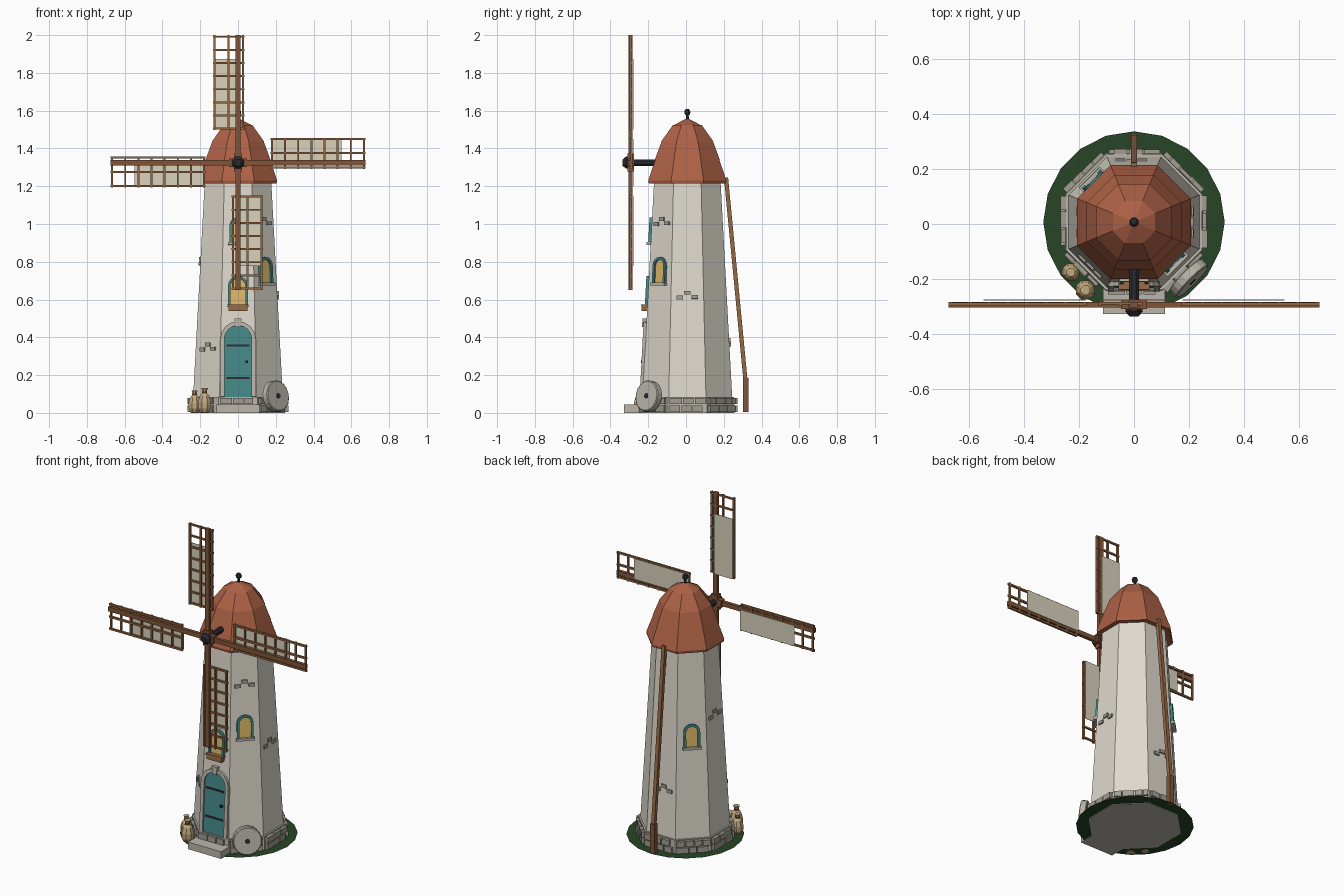
import bpy, bmesh, random
from math import pi, sin, cos, atan2, radians
from mathutils import Matrix, Vector

if "Cube" in bpy.data.objects:
    bpy.data.objects.remove(bpy.data.objects["Cube"])

random.seed(4)
CY = 0.007                      # tower axis sits slightly behind the origin
Z_BOT, A_BOT, Z_TOP, A_TOP = 0.0, 0.241, 1.225, 0.176


def material(name, rgb):
    m = bpy.data.materials.new(name)
    m.diffuse_color = (*rgb, 1)
    m.use_nodes = True
    m.node_tree.nodes["Principled BSDF"].inputs["Base Color"].default_value = m.diffuse_color
    return m


WALL = material("plaster", (0.74, 0.70, 0.61))
ROOF = material("roof_tile", (0.42, 0.12, 0.06))
WOOD = material("wood", (0.22, 0.09, 0.04))
POLE = material("light_wood", (0.30, 0.14, 0.06))
TEAL = material("teal_paint", (0.06, 0.25, 0.25))
STONE = material("stone", (0.36, 0.34, 0.29))
PALE = material("pale_stone", (0.50, 0.47, 0.41))
IRON = material("iron", (0.025, 0.025, 0.03))
GLASS = material("warm_glass", (0.75, 0.48, 0.14))
CLOTH = material("canvas", (0.70, 0.65, 0.50))
SACK = material("sackcloth", (0.55, 0.40, 0.20))
GRASS = material("grass", (0.02, 0.06, 0.02))


def finish(name, bm, mat, matrix=Matrix()):
    bmesh.ops.recalc_face_normals(bm, faces=bm.faces)
    me = bpy.data.meshes.new(name)
    bm.to_mesh(me)
    bm.free()
    me.materials.append(mat)
    ob = bpy.data.objects.new(name, me)
    ob.matrix_world = matrix
    bpy.context.collection.objects.link(ob)
    return ob


def boxes(name, parts, mat, matrix=Matrix()):
    """One object from (centre, size) boxes."""
    bm = bmesh.new()
    for c, s in parts:
        bmesh.ops.create_cube(bm, size=1, matrix=Matrix.Translation(c) @ Matrix.Diagonal((*s, 1)))
    return finish(name, bm, mat, matrix)


def lathe(name, profile, n, mat, matrix=Matrix(), flat=False):
    """Stack n-sided rings of (radius, z); flat=True reads radii as apothems."""
    bm = bmesh.new()
    k = 1 / cos(pi / n) if flat else 1
    rings = [[bm.verts.new((r * k * cos((i + .5) * 2 * pi / n), r * k * sin((i + .5) * 2 * pi / n), z))
              for i in range(n)] for r, z in profile]
    for a, b in zip(rings, rings[1:]):
        for i in range(n):
            bm.faces.new((a[i], a[(i + 1) % n], b[(i + 1) % n], b[i]))
    bm.faces.new(rings[0])
    bm.faces.new(rings[-1])
    return finish(name, bm, mat, matrix)


def prism(name, pts, d0, d1, mat, matrix):
    """Extrude a 2D outline outward from the wall."""
    bm = bmesh.new()
    f = bm.faces.new([bm.verts.new((x, y, d0)) for x, y in pts])
    ext = bmesh.ops.extrude_face_region(bm, geom=[f])
    bmesh.ops.translate(bm, vec=(0, 0, d1 - d0), verts=[v for v in ext["geom"] if isinstance(v, bmesh.types.BMVert)])
    return finish(name, bm, mat, matrix)


def arch(w, h, n=8):
    """Arched outline: half width w, total height h, base at y=0."""
    return [(w, 0)] + [(w * cos(pi * i / n), h - w + w * sin(pi * i / n)) for i in range(n + 1)] + [(-w, 0)]


def on_wall(deg, z, u=0.0):
    """Frame on a tower face: x along the wall, y up the slope, z outward."""
    a = radians(deg)
    n = Vector((cos(a), sin(a), 0))
    t = atan2(A_BOT - A_TOP, Z_TOP - Z_BOT)
    up = -sin(t) * n + Vector((0, 0, cos(t)))
    out = cos(t) * n + Vector((0, 0, sin(t)))
    side = up.cross(out)
    p = n * (A_BOT + (A_TOP - A_BOT) * z / Z_TOP) + side * u + Vector((0, CY, z))
    m = Matrix((side, up, out)).transposed().to_4x4()
    m.translation = p
    return m


def beam(name, a, b, w, mat):
    a, b = Vector(a), Vector(b)
    m = (b - a).to_track_quat('Z', 'Y').to_matrix().to_4x4()
    m.translation = (a + b) / 2
    return boxes(name, [((0, 0, 0), (w, w, (b - a).length))], mat, m)


AXIS = Matrix.Translation((0, CY, 0))

# Grass disc, tower, stone plinth
bm = bmesh.new()
bmesh.ops.create_circle(bm, cap_ends=True, segments=20, radius=0.33, matrix=Matrix.Translation((0, 0, 0.004)))
finish("grass_disc", bm, GRASS, AXIS)
lathe("tower", [(A_BOT, 0.02), (A_TOP, Z_TOP)], 8, WALL, AXIS, True)
lathe("plinth", [(0.25, 0), (0.247, 0.085)], 8, PALE, AXIS, True)
for f in range(8):
    parts = []
    for row in range(2):
        x = -0.098
        while x < 0.07:
            w = min(random.uniform(0.045, 0.075), 0.1 - x)
            parts.append(((x + w / 2, 0.023 + row * 0.04, 0.008), (w - 0.006, 0.034, random.uniform(0.012, 0.022))))
            x += w
    boxes("plinth_stones", parts, STONE,
          AXIS @ Matrix.Rotation(f * pi / 4, 4, 'Z') @ Matrix.Translation((0, -0.249, 0)) @ Matrix.Rotation(pi / 2, 4, 'X'))

# Exposed bricks in the plaster
for deg, z, u in [(-45, 1.0, 0), (0, 0.61, 0), (-135, 0.335, 0), (180, 0.79, 0), (90, 0.36, 0.01)]:
    boxes("exposed_bricks", [((-0.04, 0, 0.002), (0.034, 0.02, 0.014)), ((0.0, 0.026, 0.002), (0.034, 0.02, 0.014)),
                             ((0.04, 0.004, 0.002), (0.034, 0.02, 0.014))], STONE, on_wall(deg, z, u))

# Tiered roof with small overhanging lips, and finial
lathe("roof", [(0.17, 1.215), (0.204, 1.215), (0.207, 1.23), (0.168, 1.345), (0.172, 1.34), (0.135, 1.44),
               (0.139, 1.435), (0.077, 1.523), (0.08, 1.519), (0.012, 1.555)], 8, ROOF, AXIS, True)
lathe("finial", [(0.009, 1.54), (0.008, 1.575), (0.016, 1.583), (0.018, 1.594), (0.012, 1.606), (0.003, 1.61)],
      8, IRON, AXIS)

# Door with frame, keystone, straps and knob
m = on_wall(-90, 0.085)
prism("door", arch(0.074, 0.38), -0.01, 0.006, TEAL, m)
prism("door_frame", arch(0.094, 0.40) + arch(0.072, 0.378)[::-1], -0.01, 0.016, PALE, m)
prism("keystone", [(-0.013, 0.37), (0.013, 0.37), (0.019, 0.415), (-0.019, 0.415)], -0.01, 0.023, PALE, m)
boxes("door_straps", [((0, y, 0.007), (0.12, 0.01, 0.008)) for y in (0.1, 0.272)], IRON, m)
boxes("door_knob", [((0.047, 0.185, 0.011), (0.014, 0.014, 0.014))], IRON, m)
boxes("door_step", [((0, -0.277, 0.022), (0.226, 0.1, 0.044))], PALE)

# Arched windows
for deg, z, h, w in [(-90, 0.57, 0.155, 0.053), (-90, 0.90, 0.135, 0.046), (-45, 0.685, 0.14, 0.047), (135, 0.635, 0.14, 0.047)]:
    m = on_wall(deg, z)
    prism("window_glass", arch(w - 0.01, h - 0.01), -0.005, 0.004, GLASS, m)
    prism("window_frame", arch(w, h) + arch(w - 0.014, h - 0.014)[::-1], -0.005, 0.014, TEAL, m)
    if z != 0.57:
        boxes("window_sill", [((0, -0.004, 0.008), (2 * w + 0.012, 0.014, 0.03))], PALE, m)
boxes("window_box", [((0, -0.017, 0.014), (0.1, 0.028, 0.034)), ((0, -0.002, 0.014), (0.112, 0.01, 0.042))],
      POLE, on_wall(-90, 0.57))

# Axle, hub and nose
HUB = Matrix.Translation((0, 0, 1.325))
TURN = HUB @ Matrix.Rotation(pi / 2, 4, 'X')
lathe("axle", [(0.019, 0.05), (0.019, 0.30)], 8, IRON, TURN)
lathe("hub_nose", [(0.034, 0.30), (0.034, 0.318), (0.018, 0.336)], 8, IRON, TURN)
boxes("hub_block", [((0, -0.292, 0), (0.096, 0.034, 0.044)), ((0, -0.292, 0), (0.044, 0.036, 0.096))], WOOD, HUB)

# Four sails: stock, lattice and canvas
for k in range(4):
    m = HUB @ Matrix.Rotation(k * pi / 2, 4, 'Y')
    boxes("sail_stock", [((0, -0.294, 0.3375), (0.028, 0.02, 0.675))], WOOD, m)
    lattice = [((x, -0.292, 0.424), (0.011, 0.012, 0.502)) for x in (-0.124, -0.05, 0.026)]
    lattice += [((-0.049, -0.288, 0.18 + i * 0.0695), (0.165, 0.01, 0.01)) for i in range(8)]
    boxes("sail_lattice", lattice, POLE, m)
    boxes("sail_canvas", [((-0.061, -0.277, 0.362), (0.128, 0.003, 0.372))], CLOTH, m)

# Tail pole and its post
beam("tail_pole", (0, 0.212, 1.245), (0, 0.317, 0.15), 0.022, POLE)
beam("tail_post", (0, 0.316, 0.004), (0, 0.316, 0.185), 0.03, WOOD)

# Millstone leaning on the plinth
m = (Matrix.Translation((0.2, -0.197, 0.088)) @ Matrix.Rotation(radians(45), 4, 'Z')
     @ Matrix.Rotation(radians(82), 4, 'X'))
lathe("millstone", [(0.078, -0.019), (0.083, -0.015), (0.083, 0.015), (0.078, 0.019)], 20, PALE, m)
lathe("millstone_eye", [(0.015, -0.021), (0.015, 0.021)], 10, IRON, m)

# Grain sacks
for x, y, s in [(-0.23, -0.175, 0.95), (-0.177, -0.24, 1.05)]:
    m = Matrix.Translation((x, y, 0.003)) @ Matrix.Scale(s, 4)
    lathe("grain_sack", [(0.024, 0), (0.035, 0.02), (0.036, 0.05), (0.026, 0.083), (0.011, 0.1), (0.018, 0.122)], 8, SACK, m)
    lathe("sack_tie", [(0.014, 0.096), (0.014, 0.104)], 8, WOOD, m)
